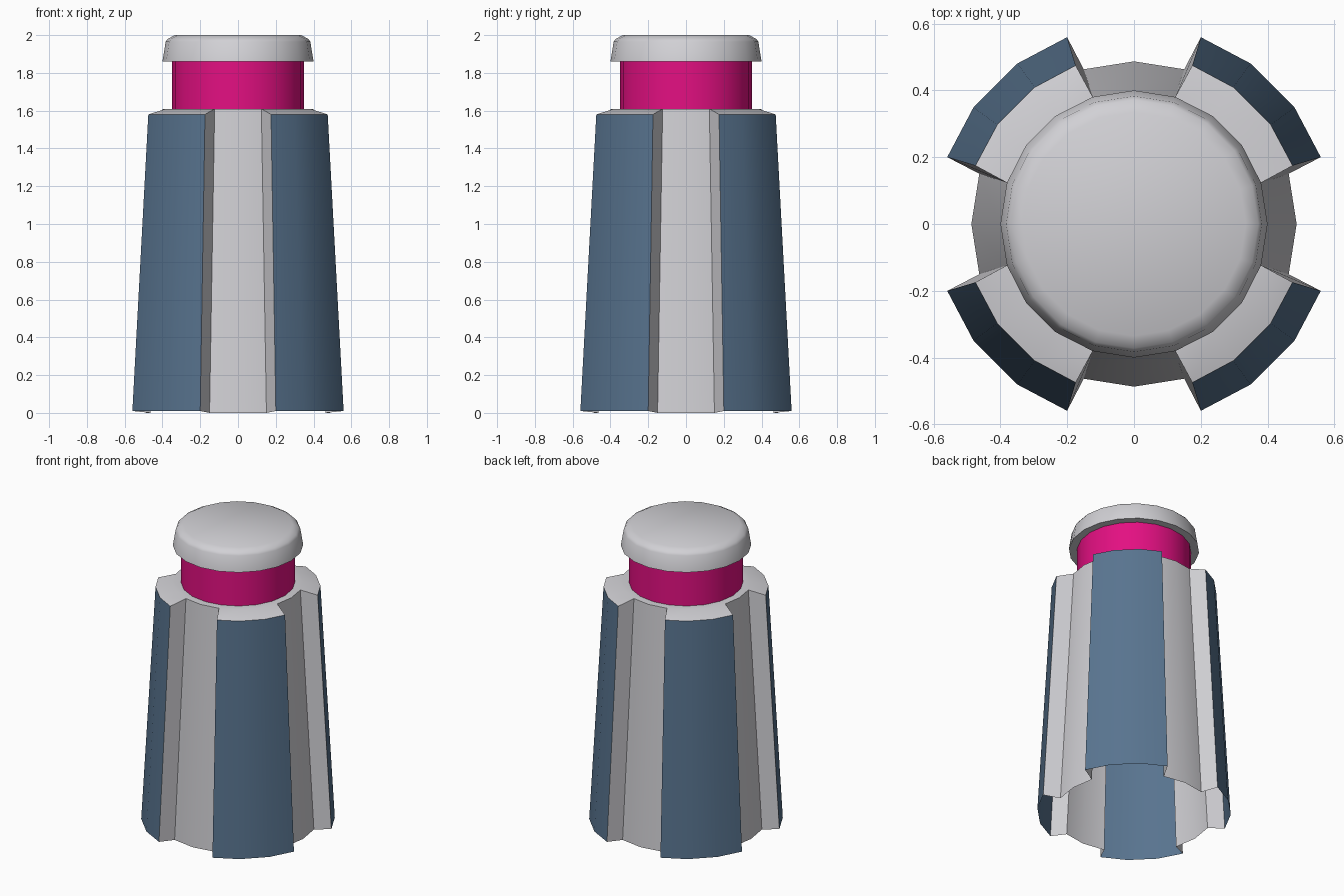
import bpy, bmesh, math

if "Cube" in bpy.data.objects:
    bpy.data.objects.remove(bpy.data.objects["Cube"])

def material(name, rgb):
    m = bpy.data.materials.new(name)
    m.diffuse_color = (*rgb, 1.0)
    m.use_nodes = True
    m.node_tree.nodes["Principled BSDF"].inputs["Base Color"].default_value = m.diffuse_color
    return m

GRAY = material("light gray", (0.64, 0.635, 0.665))
BLUE = material("slate blue", (0.098, 0.174, 0.275))
PINK = material("magenta", (0.77, 0.005, 0.223))

def polar(r, deg, z):
    a = math.radians(deg)
    return (r * math.cos(a), r * math.sin(a), z)

def finish(bm, name, mats, angle):
    me = bpy.data.meshes.new(name)
    bm.to_mesh(me)
    bm.free()
    for m in mats:
        me.materials.append(m)
    ob = bpy.data.objects.new(name, me)
    bpy.context.collection.objects.link(ob)
    bpy.ops.object.select_all(action='DESELECT')
    ob.select_set(True)
    bpy.context.view_layer.objects.active = ob
    bpy.ops.object.shade_smooth_by_angle(angle=math.radians(angle))
    return ob

def lathe(name, profile, mat, angle, cap_top=False, n=20):
    # Turn a profile (bottom to top) around z
    bm = bmesh.new()
    rings = [[bm.verts.new(polar(r, 360 * i / n, z)) for i in range(n)] for r, z in profile]
    for a, b in zip(rings, rings[1:]):
        for i in range(n):
            j = (i + 1) % n
            bm.faces.new((a[i], a[j], b[j], b[i]))
    if cap_top:
        bm.faces.new(rings[-1])
    return finish(bm, name, [mat], angle)

# Tapered body: an open shell with four grooves and four raised pads
bm = bmesh.new()
bottom, top, inner = [], [], []
for q in range(4):
    for d in (-18, 0, 18):
        bottom.append(bm.verts.new(polar(0.487, 90 * q + d, 0.0)))
        t = bm.verts.new(polar(0.40, 90 * q + d, 1.61))
        top.append(t)
        inner.append(t)
    for d in (19.7, 36, 54, 70.3):
        dt = {19.7: 20.2, 70.3: 69.8}.get(d, d)
        bottom.append(bm.verts.new(polar(0.594, 90 * q + d, 0.01)))
        top.append(bm.verts.new(polar(0.506, 90 * q + dt, 1.58)))
        if d in (36, 54):
            inner.append(bm.verts.new(polar(0.40, 90 * q + d, 1.61)))
n = len(bottom)
for i in range(n):
    j = (i + 1) % n
    f = bm.faces.new((bottom[i], bottom[j], top[j], top[i]))
    f.material_index = 1 if i % 7 in (3, 4, 5) else 0

# Sloped pad tops
for q in range(4):
    for k in range(3):
        o, s = 7 * q + 3 + k, 5 * q + 2 + k
        bm.faces.new((top[o], top[o + 1], inner[(s + 1) % 20], inner[s]))

# Flat shoulder up to the neck
neck_ring = [bm.verts.new(polar(0.35, -18 + 18 * i, 1.61)) for i in range(20)]
for i in range(20):
    j = (i + 1) % 20
    bm.faces.new((inner[i], inner[j], neck_ring[j], neck_ring[i]))
finish(bm, "grooved_body", [GRAY, BLUE], 30)

# Neck and cap
lathe("neck_band", [(0.35, 1.61), (0.35, 1.86)], PINK, 30)
lathe("cap", [(0.35, 1.86), (0.40, 1.86), (0.383, 1.965), (0.372, 1.98), (0.335, 2.0)],
      GRAY, 60, cap_top=True)
